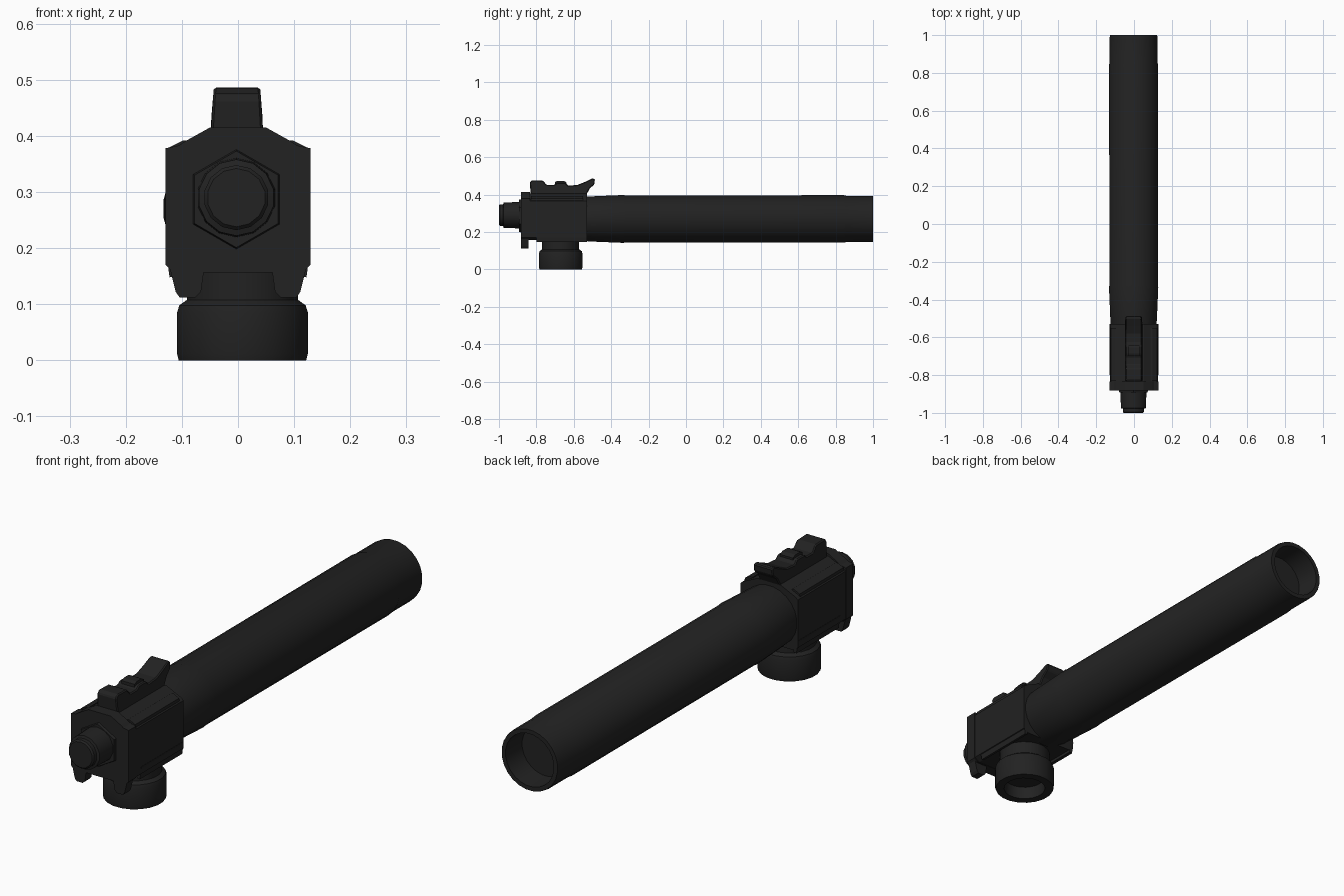
import bpy, bmesh, math
from mathutils import Vector

if "Cube" in bpy.data.objects:
    bpy.data.objects.remove(bpy.data.objects["Cube"])

black = bpy.data.materials.new("matte_black")
black.diffuse_color = (0.016, 0.016, 0.016, 1)
black.use_nodes = True
black.node_tree.nodes["Principled BSDF"].inputs["Base Color"].default_value = black.diffuse_color


def finish(name, bm, smooth=True, bevel=0):
    bmesh.ops.remove_doubles(bm, verts=bm.verts, dist=1e-5)
    bmesh.ops.recalc_face_normals(bm, faces=bm.faces)
    me = bpy.data.meshes.new(name)
    bm.to_mesh(me)
    bm.free()
    me.materials.append(black)
    ob = bpy.data.objects.new(name, me)
    bpy.context.collection.objects.link(ob)
    if bevel:
        mod = ob.modifiers.new("soft_edges", 'BEVEL')
        mod.width, mod.segments, mod.limit_method = bevel, 1, 'ANGLE'
    if smooth:
        bpy.ops.object.select_all(action='DESELECT')
        ob.select_set(True)
        bpy.context.view_layer.objects.active = ob
        bpy.ops.object.shade_smooth_by_angle(angle=math.radians(30))
    return ob


def lathe(name, profile, centre, axis, sides=24, sx=1.0, smooth=True):
    """Spin (radius, position) pairs round the y or z axis; ends are capped."""
    bm = bmesh.new()
    rings = []
    for r, p in profile:
        ring = []
        for i in range(sides):
            a = 2 * math.pi * (i + 0.5) / sides
            u, v = r * math.cos(a) * sx, r * math.sin(a)
            co = Vector((u, p, v)) if axis == 'y' else Vector((u, v, p))
            ring.append(bm.verts.new(co + Vector(centre)))
        rings.append(ring)
    for a, b in zip(rings, rings[1:]):
        for i in range(sides):
            j = (i + 1) % sides
            bm.faces.new((a[i], a[j], b[j], b[i]))
    bm.faces.new(rings[0])
    bm.faces.new(rings[-1])
    return finish(name, bm, smooth)


def extrude(name, outline, axis, lo, hi, taper=None, bevel=0.0):
    """Extrude an outline along y (x,z points) or x (y,z points)."""
    bm = bmesh.new()
    ends = []
    for t in (lo, hi):
        ring = []
        for u, v in outline:
            k = taper(v) if taper else 1
            ring.append(bm.verts.new((u, t, v) if axis == 'y' else (t * k, u, v)))
        ends.append(ring)
        bm.faces.new(ring)
    n = len(outline)
    for i in range(n):
        j = (i + 1) % n
        bm.faces.new((ends[0][i], ends[0][j], ends[1][j], ends[1][i]))
    return finish(name, bm, False, bevel)


def mirrored(half):
    return half + [(-x, z) for x, z in reversed(half)]


# Long tube with a tapered collar, a muzzle band and a recessed end
lathe("main_tube", [(0.118, -0.56), (0.122, -0.50), (0.129, -0.335), (0.127, -0.325),
                    (0.128, 0.845), (0.125, 0.855), (0.125, 0.99), (0.123, 1.0),
                    (0.106, 1.0), (0.102, 0.90)], (-0.002, 0, 0.27), 'y', 24, sx=1.02)

# Receiver housing with sloped shoulders
extrude("housing", mirrored([(0.105, 0.158), (0.128, 0.172), (0.128, 0.365),
                             (0.118, 0.374), (0.052, 0.405)]), 'y', -0.86, -0.53)

# Front plate, slightly taller than the housing
extrude("front_plate", mirrored([(0.06, 0.157), (0.115, 0.157), (0.129, 0.17), (0.129, 0.378),
                                 (0.105, 0.383), (0.095, 0.390), (0.05, 0.415)]),
        'y', -0.882, -0.835)

# Raised shoulder rails and lower side strips, plus lugs under the front plate
for side, s in (("left", -1), ("right", 1)):
    extrude(side + "_shoulder_rail", [(s * x, z) for x, z in
            ((0.085, 0.37), (0.125, 0.36), (0.122, 0.38), (0.098, 0.392), (0.088, 0.392))],
            'y', -0.83, -0.55)
    extrude(side + "_lower_strip", [(s * x, z) for x, z in
            ((0.11, 0.150), (0.122, 0.148), (0.129, 0.20), (0.11, 0.20))],
            'y', -0.80, -0.53)
    extrude(side + "_front_lug", [(s * x, z) for x, z in
            ((0.06, 0.165), (0.066, 0.122), (0.076, 0.112), (0.104, 0.112),
             (0.111, 0.122), (0.123, 0.17))], 'y', -0.882, -0.842)

# Rear nozzle with a faceted base boss
lathe("nozzle_boss", [(0.086, -0.892), (0.092, -0.87)], (-0.003, 0, 0.287), 'y', 6, smooth=False)
lathe("nozzle", [(0.071, -0.87), (0.068, -0.975), (0.058, -0.978), (0.058, -0.994),
                 (0.052, -1.0)], (-0.003, 0, 0.290), 'y', 14)

# Hollow cup below, with a narrower neck
lathe("bottom_cup", [(0.100, 0.19), (0.100, 0.108), (0.114, 0.098), (0.118, 0.085),
                     (0.118, 0.012), (0.115, 0.0), (0.082, 0.0), (0.078, 0.05)],
      (0.008, -0.67, 0), 'z', 20)

# Top sight: stepped side profile, narrowing upwards
extrude("top_sight", [(-0.83, 0.395), (-0.835, 0.465), (-0.825, 0.477), (-0.765, 0.475),
                      (-0.745, 0.452), (-0.705, 0.452), (-0.69, 0.463), (-0.645, 0.463),
                      (-0.63, 0.448), (-0.58, 0.452), (-0.54, 0.468), (-0.50, 0.487),
                      (-0.487, 0.483), (-0.49, 0.455), (-0.515, 0.432), (-0.535, 0.395)],
        'x', -0.049, 0.045, taper=lambda z: 1 - 1.6 * max(0, z - 0.41), bevel=0.004)
extrude("sight_knob", [(-0.70, 0.44), (-0.70, 0.468), (-0.685, 0.474), (-0.655, 0.474),
                       (-0.64, 0.466), (-0.64, 0.44)], 'x', -0.03, 0.028)
